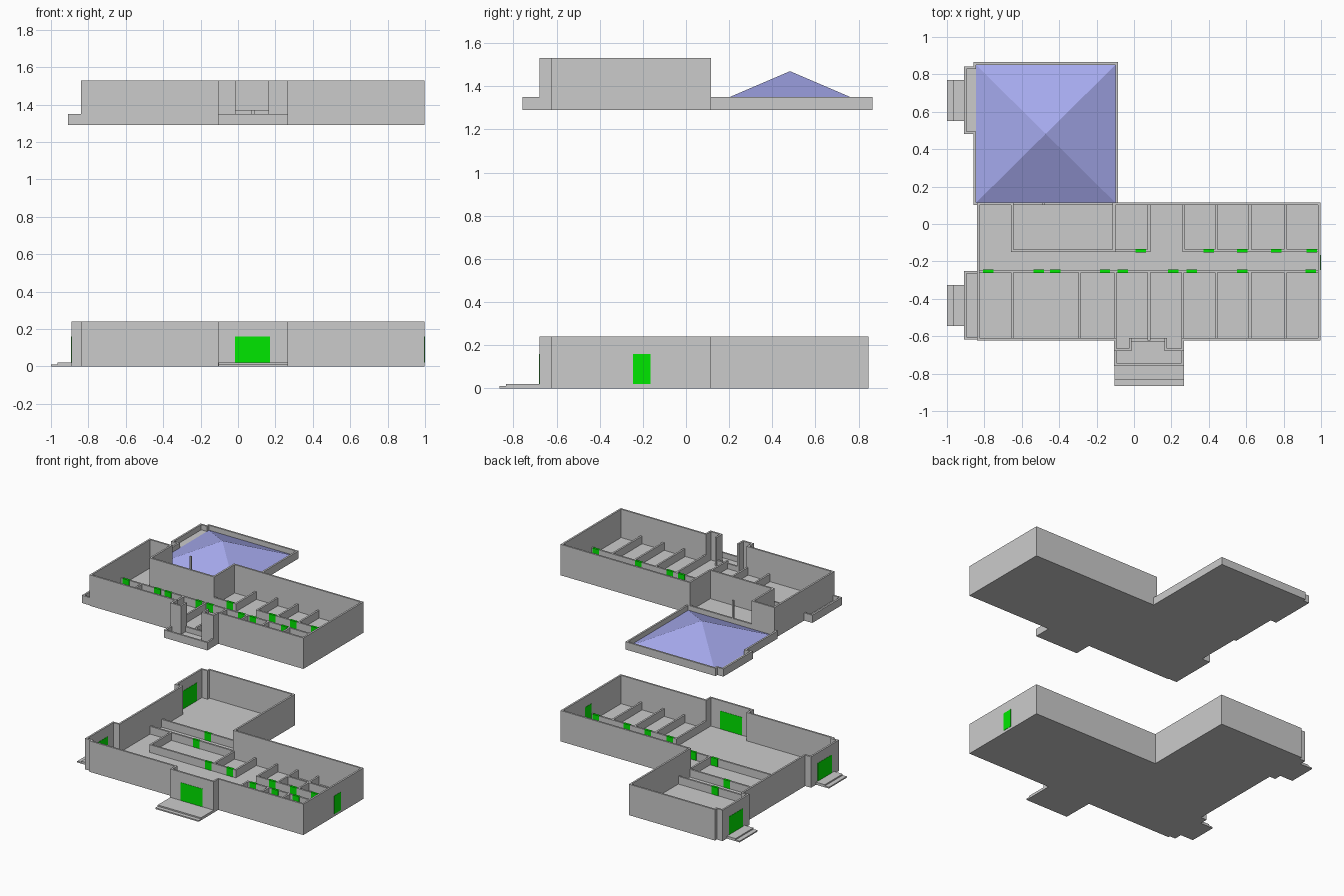
import bpy, bmesh
from mathutils import Matrix

if "Cube" in bpy.data.objects:
    bpy.data.objects.remove(bpy.data.objects["Cube"])

T = 0.014                      # wall thickness
GF, UF = 0.0, 1.29             # level of the ground and upper storeys
SLAB, HIGH, LOW, RAIL = 0.02, 0.24, 0.08, 0.06


def material(name, rgb):
    m = bpy.data.materials.new(name)
    m.diffuse_color = (*rgb, 1)
    m.use_nodes = True
    m.node_tree.nodes["Principled BSDF"].inputs["Base Color"].default_value = m.diffuse_color
    return m


green = material("door_green", (0.0, 0.8, 0.0))
blue = material("roof_blue", (0.38, 0.4, 0.85))


def finish(bm, name, mat=None):
    bmesh.ops.recalc_face_normals(bm, faces=bm.faces)
    me = bpy.data.meshes.new(name)
    bm.to_mesh(me)
    bm.free()
    ob = bpy.data.objects.new(name, me)
    bpy.context.collection.objects.link(ob)
    if mat:
        me.materials.append(mat)
    return ob


def box(bm, x0, x1, y0, y1, z0, z1):
    m = Matrix.Translation(((x0 + x1) / 2, (y0 + y1) / 2, (z0 + z1) / 2))
    bmesh.ops.create_cube(bm, size=1, matrix=m @ Matrix.Diagonal((x1 - x0, y1 - y0, z1 - z0, 1)))


def prism(name, pts, z0, z1):
    bm = bmesh.new()
    f = bm.faces.new([bm.verts.new((x, y, z0)) for x, y in pts])
    r = bmesh.ops.extrude_face_region(bm, geom=[f])
    bmesh.ops.translate(bm, vec=(0, 0, z1 - z0),
                        verts=[v for v in r["geom"] if isinstance(v, bmesh.types.BMVert)])
    return finish(bm, name)


def walls(bm, pts, z0, z1):
    # axis-aligned wall along a centre line path
    h = T / 2
    for (ax, ay), (bx, by) in zip(pts, pts[1:]):
        box(bm, min(ax, bx) - h, max(ax, bx) + h, min(ay, by) - h, max(ay, by) + h, z0, z1)


def wall_object(name, paths, z0, z1):
    bm = bmesh.new()
    for p in paths:
        walls(bm, p, z0, z1)
    return finish(bm, name)


def doors(name, rows, z0):
    # low doors set into the corridor partitions
    bm = bmesh.new()
    for y, xs in rows:
        for x in xs:
            box(bm, x - 0.028, x + 0.028, y - 0.009, y + 0.009, z0 + SLAB, z0 + LOW + 0.001)
    return finish(bm, name, green)


BACK, FRONT, LEFT, RIGHT, MID = 0.108, -0.616, -0.833, 0.991, -0.107
REAR_ROW, FRONT_ROW = -0.143, -0.252
REAR_DOORS = [0.035, 0.40, 0.58, 0.76, 0.95]

# ---- ground storey ----
outline = [(RIGHT, BACK), (MID, BACK), (MID, 0.838), (LEFT, 0.838), (LEFT, 0.815), (-0.883, 0.815),
           (-0.883, 0.50), (LEFT, 0.50), (LEFT, -0.27), (-0.883, -0.27), (-0.883, -0.60),
           (LEFT, -0.60), (LEFT, FRONT), (-0.1, FRONT), (-0.1, -0.673), (0.26, -0.673),
           (0.26, FRONT), (RIGHT, FRONT)]
prism("ground_floor_slab", outline, GF, GF + SLAB)
wall_object("ground_outer_walls", [outline + outline[:1]], GF, GF + HIGH)

paths = [[(-0.65, REAR_ROW), (0.08, REAR_ROW)], [(0.265, REAR_ROW), (RIGHT, REAR_ROW)],
         [(0.26, FRONT_ROW), (RIGHT, FRONT_ROW)], [(LEFT, BACK), (MID, BACK)],
         [(LEFT, 0.25), (MID, 0.25)], [(0.44, -0.02), (0.81, -0.02)]]
paths += [[(x, REAR_ROW), (x, BACK)] for x in (-0.65, MID, 0.08, 0.265, 0.44, 0.62, 0.81)]
paths += [[(x, FRONT), (x, FRONT_ROW)] for x in (0.26, 0.44, 0.62, 0.81)]
wall_object("ground_partitions", paths, GF, GF + LOW)
doors("ground_inner_doors", [(REAR_ROW, [-0.15] + REAR_DOORS), (FRONT_ROW, [0.31, 0.5, 0.68, 0.945]),
                             (BACK, [-0.43]), (0.25, [-0.43])], GF)

# entrance doors: front, right, two on the left
bm = bmesh.new()
box(bm, -0.015, 0.172, -0.682, -0.664, SLAB, 0.16)
box(bm, 0.982, 1.0, -0.245, -0.165, SLAB, 0.16)
for y in (-0.43, 0.66):
    box(bm, -0.892, -0.874, y - 0.085, y + 0.085, SLAB, 0.16)
finish(bm, "entrance_doors", green)

# entrance steps
bm = bmesh.new()
box(bm, -0.105, 0.267, -0.835, -0.675, 0, SLAB)
box(bm, -0.105, 0.267, -0.865, -0.835, 0, 0.01)
for y in (-0.435, 0.66):
    box(bm, -0.965, -0.885, y - 0.11, y + 0.11, 0, SLAB)
    box(bm, -1.0, -0.965, y - 0.11, y + 0.11, 0, 0.01)
finish(bm, "entrance_steps")

# ---- upper storey ----
wing = [(MID, BACK), (-0.092, BACK), (-0.092, 0.858), (-0.852, 0.858), (-0.852, 0.835), (-0.903, 0.835),
        (-0.903, 0.487), (-0.852, 0.487), (-0.852, BACK), (LEFT, BACK)]
left_balcony = [(LEFT, -0.257), (-0.903, -0.257), (-0.903, -0.61), (LEFT, -0.61)]
front_balcony = [(-0.1, FRONT), (-0.1, -0.751), (0.26, -0.751), (0.26, FRONT)]
prism("upper_floor_slab", [(RIGHT, BACK)] + wing + left_balcony + [(LEFT, FRONT)]
      + front_balcony + [(RIGHT, FRONT)], UF, UF + SLAB)
wall_object("parapets", [wing, left_balcony, front_balcony, [(MID, BACK), (-0.65, BACK)],
                         [(-0.02, -0.62), (0.17, -0.62)]], UF, UF + RAIL)

# tall walls, with piers beside the front opening and a light court at the back
wall_object("upper_outer_walls", [
    [(-0.02, FRONT), (-0.02, -0.673), (-0.1, -0.673), (-0.1, FRONT), (LEFT, FRONT), (LEFT, BACK),
     (-0.65, BACK), (-0.65, REAR_ROW), (MID, REAR_ROW), (MID, BACK), (RIGHT, BACK), (RIGHT, FRONT),
     (0.26, FRONT), (0.26, -0.673), (0.17, -0.673), (0.17, FRONT)]], UF, UF + HIGH)

paths = [[(MID, REAR_ROW), (0.08, REAR_ROW)], [(0.265, REAR_ROW), (RIGHT, REAR_ROW)],
         [(LEFT, FRONT_ROW), (RIGHT, FRONT_ROW)]]
paths += [[(x, REAR_ROW), (x, BACK)] for x in (0.08, 0.265, 0.44, 0.62, 0.81)]
paths += [[(x, FRONT), (x, FRONT_ROW)] for x in (-0.65, -0.29, -0.1, 0.08, 0.26, 0.44, 0.62, 0.81)]
wall_object("upper_partitions", paths, UF, UF + LOW)
doors("upper_inner_doors", [(REAR_ROW, REAR_DOORS),
                            (FRONT_ROW, [-0.78, -0.51, -0.42, -0.155, -0.06, 0.21, 0.31, 0.58, 0.945])], UF)

# thin post on the light court parapet
bm = bmesh.new()
box(bm, -0.49, -0.475, 0.102, 0.114, UF + RAIL, UF + 0.2)
finish(bm, "court_post")

# pyramid roof over the wing
bm = bmesh.new()
bmesh.ops.create_cone(bm, cap_ends=True, segments=4, radius1=2 ** 0.5, radius2=0, depth=0.158,
                      matrix=Matrix.Translation((-0.472, 0.482, 1.391))
                      @ Matrix.Diagonal((0.372, 0.368, 1, 1)) @ Matrix.Rotation(0.7853982, 4, "Z"))
bmesh.ops.remove_doubles(bm, verts=bm.verts, dist=1e-5)
finish(bm, "wing_roof", blue)
